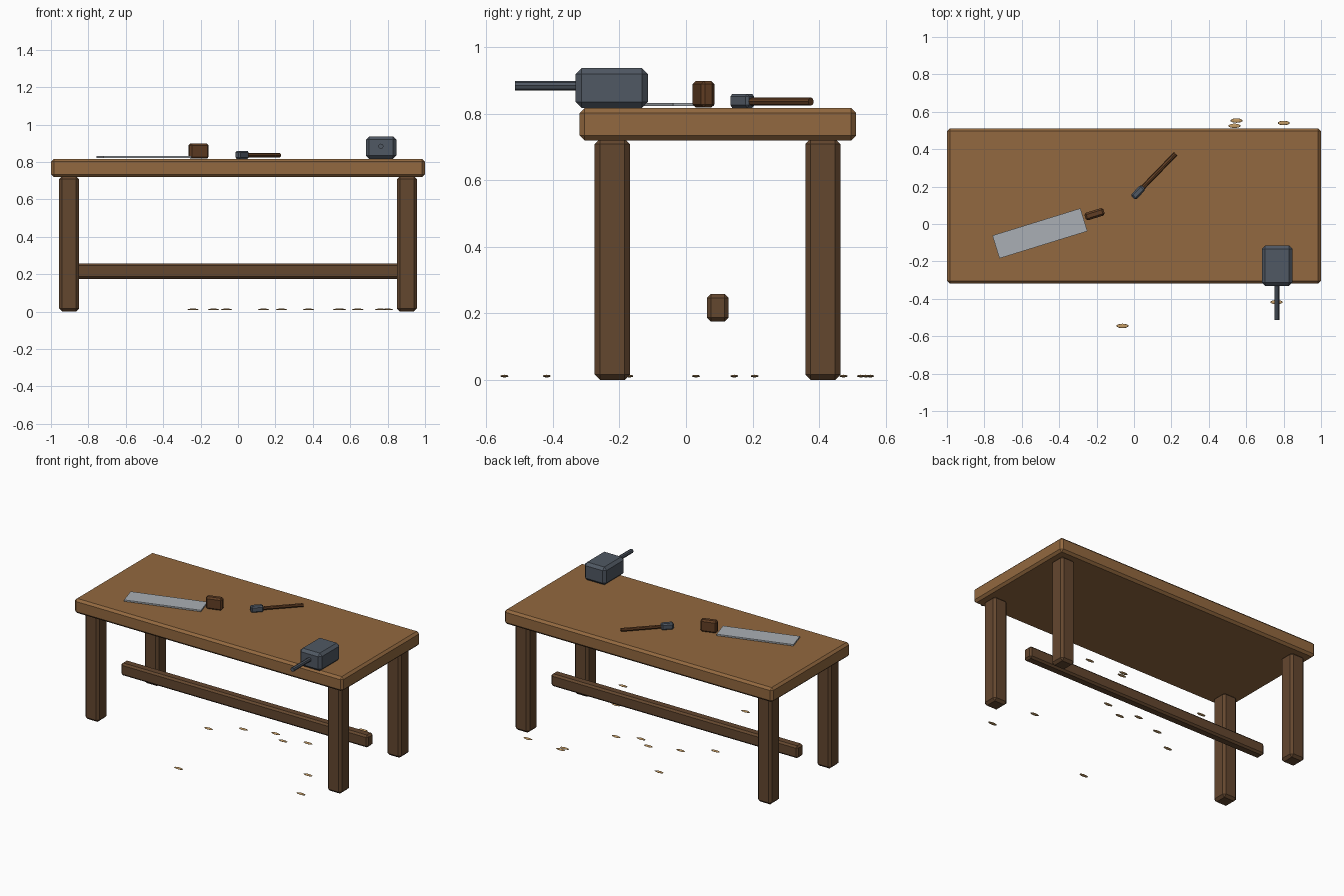
import bpy, math
from mathutils import Matrix

if "Cube" in bpy.data.objects:
    bpy.data.objects.remove(bpy.data.objects["Cube"])


def material(name, rgb):
    m = bpy.data.materials.new(name)
    m.diffuse_color = (*rgb, 1)
    m.use_nodes = True
    m.node_tree.nodes["Principled BSDF"].inputs["Base Color"].default_value = m.diffuse_color
    return m


TOP_WOOD = material("top wood", (0.29, 0.14, 0.05))
LEG_WOOD = material("leg wood", (0.127, 0.063, 0.028))
IRON = material("dark iron", (0.08, 0.098, 0.125))
STEEL = material("blade steel", (0.40, 0.43, 0.46))
HANDLE = material("handle wood", (0.12, 0.048, 0.017))
SHAVING = material("pale shaving", (0.55, 0.33, 0.13))


def finish(name, mat):
    o = bpy.context.object
    o.name = name
    o.data.materials.append(mat)
    return o


def box(name, center, size, mat, bevel=0.0, angle=0.0):
    bpy.ops.mesh.primitive_cube_add(size=1, location=center, rotation=(0, 0, angle))
    o = finish(name, mat)
    o.data.transform(Matrix.Diagonal((*size, 1)))
    if bevel:
        b = o.modifiers.new("chamfer", 'BEVEL')
        b.width = bevel
        b.segments = 1
    return o


def rod(name, center, radius, length, angle, mat, sides=8):
    # horizontal rod pointing along the given heading
    bpy.ops.mesh.primitive_cylinder_add(vertices=sides, radius=radius, depth=length,
                                        location=center, rotation=(0, math.pi / 2, angle))
    return finish(name, mat)


# bench
box("bench_top", (0, 0.096, 0.768), (2, 0.83, 0.098), TOP_WOOD, 0.015)
for sx, side in ((-1, "left"), (1, "right")):
    for y, end in ((-0.221, "front"), (0.411, "back")):
        box(f"{end}_{side}_leg", (sx * 0.903, y, 0.362), (0.106, 0.106, 0.724),
            LEG_WOOD, 0.016)
box("stretcher", (0, 0.095, 0.217), (1.84, 0.065, 0.083), LEG_WOOD, 0.012)

# vise
box("vise_body", (0.765, -0.223, 0.877), (0.163, 0.217, 0.12), IRON, 0.018)
rod("vise_handle", (0.764, -0.41, 0.884), 0.014, 0.206, math.pi / 2, IRON)

# saw
box("saw_blade", (-0.503, -0.05, 0.827), (0.4925, 0.128, 0.01), STEEL, 0, 0.3)
box("saw_handle", (-0.211, 0.0525, 0.858), (0.106, 0.042, 0.081), HANDLE, 0.01, 0.3)

# hammer
A = 0.8
hx, hy = 0.022, 0.169
box("hammer_head", (hx, hy, 0.838), (0.078, 0.038, 0.042), IRON, 0.008, A)
t = 0.155
rod("hammer_handle", (hx + t * math.cos(A), hy + t * math.sin(A), 0.836),
    0.012, 0.265, A, HANDLE)

# wood shavings on the floor
spots = [(-0.24, 0.03), (-0.061, 0.145), (0.136, 0.206), (0.233, 0.145),
         (0.377, 0.206), (0.64, -0.17), (0.548, 0.553), (0.537, 0.525),
         (0.80, 0.54), (0.762, -0.418), (-0.061, -0.545), (-0.131, 0.473)]
for i, (x, y) in enumerate(spots):
    bpy.ops.mesh.primitive_uv_sphere_add(segments=10, ring_count=6, radius=1,
                                         location=(x, y, 0.012))
    o = finish(f"shaving_{i + 1}", SHAVING)
    o.data.transform(Matrix.Diagonal((0.033, 0.012, 0.004, 1)))
